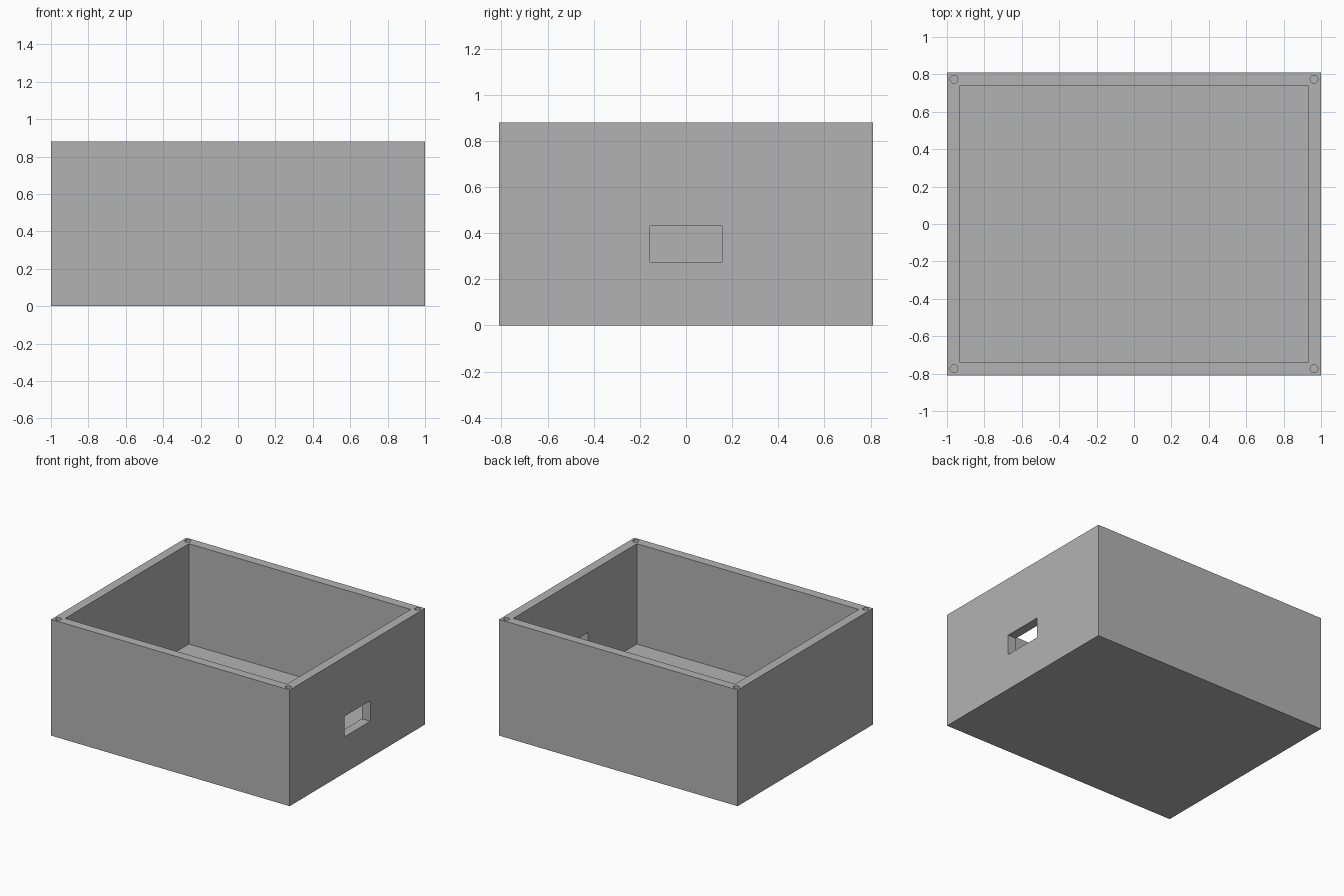
import bpy

# Remove the default cube
old = bpy.data.objects.get("Cube")
if old:
    bpy.data.objects.remove(old, do_unlink=True)

LENGTH, DEPTH, HEIGHT = 2.0, 1.62, 0.88
WALL, FLOOR = 0.07, 0.12


def block(name, low, high):
    """Box spanning two opposite corners."""
    bpy.ops.mesh.primitive_cube_add(size=1)
    obj = bpy.context.object
    obj.name = name
    for v in obj.data.vertices:
        v.co = [lo if c < 0 else hi for c, lo, hi in zip(v.co, low, high)]
    return obj


def cut(target, cutter):
    """Subtract the cutter and discard it."""
    cutter.hide_render = True
    mod = target.modifiers.new("cut", "BOOLEAN")
    mod.operation = "DIFFERENCE"
    mod.solver = "EXACT"
    mod.object = cutter
    bpy.context.view_layer.objects.active = target
    bpy.ops.object.modifier_apply(modifier=mod.name)
    bpy.data.objects.remove(cutter, do_unlink=True)


# Outer shell
x, y = LENGTH / 2, DEPTH / 2
box = block("open_box", (-x, -y, 0), (x, y, HEIGHT))

# Open cavity
cut(box, block("cavity", (WALL - x, WALL - y, FLOOR), (x - WALL, y - WALL, HEIGHT + 0.2)))

# Cable opening through one end wall
cut(box, block("cable_opening", (x - 0.2, -0.155, 0.275), (x + 0.2, 0.155, 0.43)))

# Blind screw holes in the rim corners
for sx in (-1, 1):
    for sy in (-1, 1):
        bpy.ops.mesh.primitive_cylinder_add(
            vertices=24, radius=0.021, depth=0.6,
            location=(sx * 0.963, sy * 0.774, HEIGHT))
        cut(box, bpy.context.object)

# Plain grey plastic
grey = bpy.data.materials.new("grey_plastic")
grey.use_nodes = True
colour = (0.45, 0.45, 0.45, 1)
grey.diffuse_color = colour
grey.node_tree.nodes["Principled BSDF"].inputs["Base Color"].default_value = colour
box.data.materials.clear()
box.data.materials.append(grey)
for face in box.data.polygons:
    face.material_index = 0
    face.use_smooth = False
